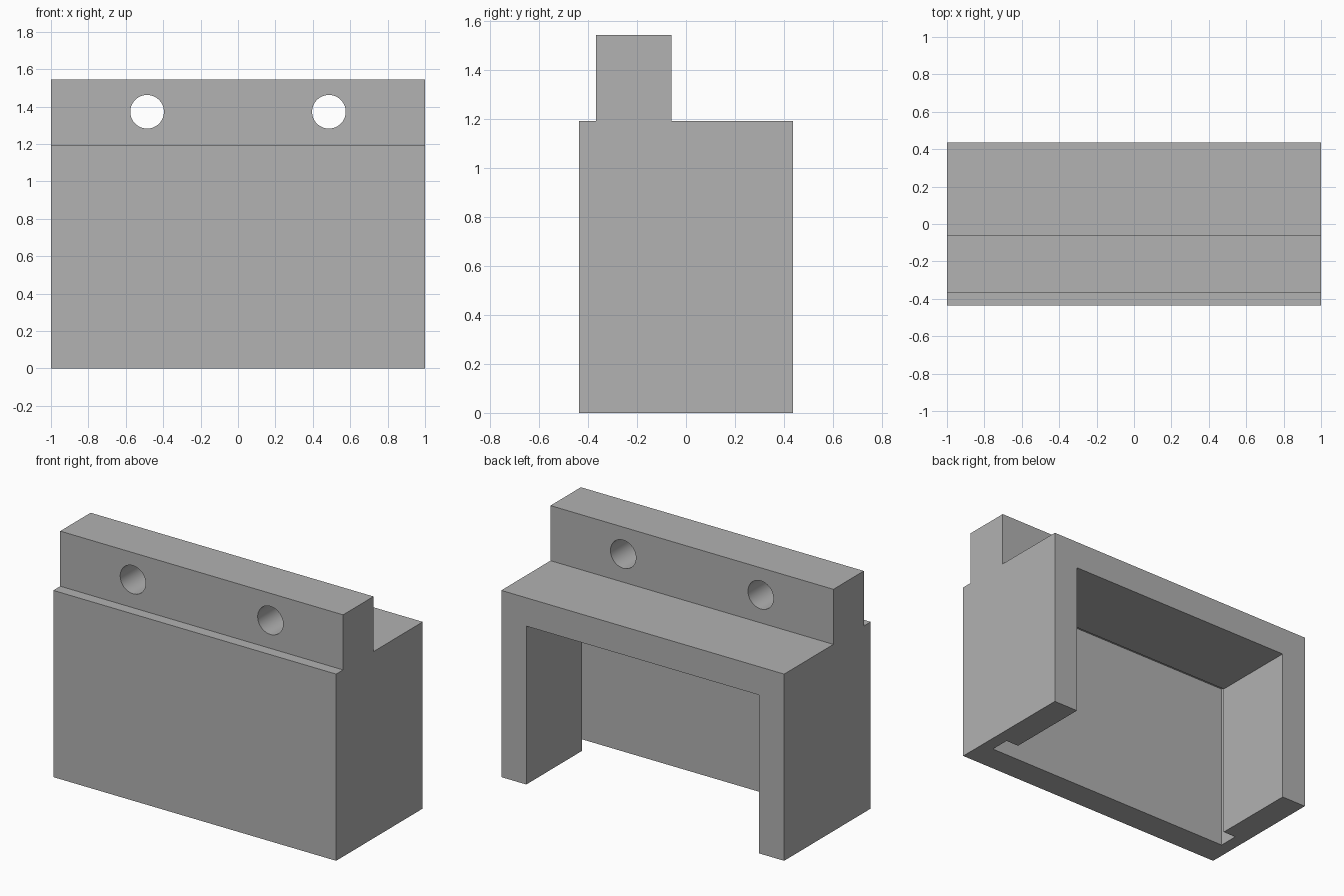
import bpy
import bmesh
from math import radians
from mathutils import Matrix, Vector

cube = bpy.data.objects.get("Cube")
if cube:
    bpy.data.objects.remove(cube, do_unlink=True)

grey = bpy.data.materials.new("plain grey")
grey.use_nodes = True
color = (0.445, 0.445, 0.445, 1)
grey.diffuse_color = color
grey.node_tree.nodes["Principled BSDF"].inputs["Base Color"].default_value = color


def make_object(name, bm):
    mesh = bpy.data.meshes.new(name)
    bmesh.ops.recalc_face_normals(bm, faces=bm.faces)
    bm.to_mesh(mesh)
    bm.free()
    mesh.materials.append(grey)
    obj = bpy.data.objects.new(name, mesh)
    bpy.context.collection.objects.link(obj)
    return obj


def extrude_profile(name, points, half_width):
    """Extrude a (y, z) outline along x."""
    bm = bmesh.new()
    face = bm.faces.new([bm.verts.new((-half_width, y, z)) for y, z in points])
    side = bmesh.ops.extrude_face_region(bm, geom=[face])["geom"]
    verts = [v for v in side if isinstance(v, bmesh.types.BMVert)]
    bmesh.ops.translate(bm, verts=verts, vec=(2 * half_width, 0, 0))
    return make_object(name, bm)


def box(name, half_width, y0, y1, z0, z1):
    return extrude_profile(name, [(y0, z0), (y1, z0), (y1, z1), (y0, z1)], half_width)


def bore(name, x, y, z, radius):
    bm = bmesh.new()
    turn = Matrix.Translation(Vector((x, y, z))) @ Matrix.Rotation(radians(90), 4, "X")
    bmesh.ops.create_cone(bm, cap_ends=True, segments=48, radius1=radius,
                          radius2=radius, depth=0.6, matrix=turn)
    return make_object(name, bm)


# Main block with the raised mounting rail on top
depth, shoulder, top = 0.437, 1.193, 1.545
rail_front, rail_back = -0.367, -0.06
housing = extrude_profile("housing", [
    (-depth, 0), (depth, 0), (depth, shoulder), (rail_back, shoulder),
    (rail_back, top), (rail_front, top), (rail_front, shoulder), (-depth, shoulder),
], 1)

# Open cavity, panel slot behind the front wall, and the two rail holes
cutters = [
    box("cavity_cutter", 0.823, -0.2, 0.6, -0.2, 1.012),
    box("slot_cutter", 0.915, -0.255, -0.125, -0.3, 1.103),
]
for side in (-1, 1):
    cutters.append(bore("rail_hole_cutter", side * 0.486, -0.21, 1.372, 0.09))

bpy.context.view_layer.objects.active = housing
for cutter in cutters:
    cutter.hide_render = True
    cut = housing.modifiers.new("cut", "BOOLEAN")
    cut.operation = "DIFFERENCE"
    cut.solver = "EXACT"
    cut.object = cutter
    bpy.ops.object.modifier_apply(modifier=cut.name)
    bpy.data.objects.remove(cutter, do_unlink=True)

# Smooth hole walls, sharp everywhere else
bpy.ops.object.select_all(action="DESELECT")
housing.select_set(True)
bpy.ops.object.shade_smooth_by_angle(angle=radians(30))
